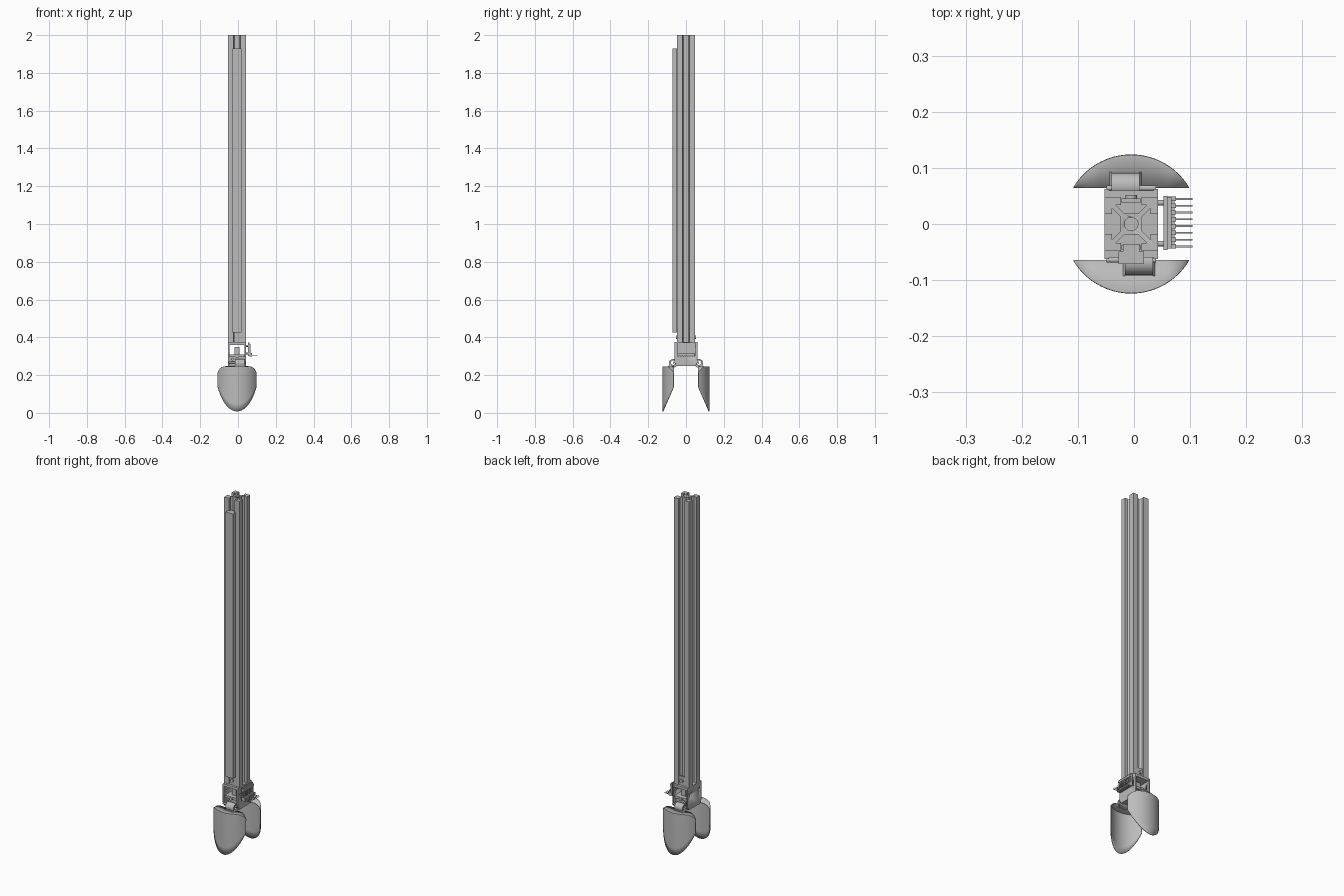
import bpy, bmesh, math
from mathutils import Matrix, Vector

cube = bpy.data.objects.get("Cube")
if cube:
    bpy.data.objects.remove(cube)

grey = bpy.data.materials.new("plain grey")
grey.use_nodes = True
grey.diffuse_color = (0.5, 0.5, 0.5, 1)
grey.node_tree.nodes["Principled BSDF"].inputs["Base Color"].default_value = (0.5, 0.5, 0.5, 1)
CX = -0.005


def finish(name, bm, smooth=False):
    bmesh.ops.recalc_face_normals(bm, faces=bm.faces)
    mesh = bpy.data.meshes.new(name)
    bm.to_mesh(mesh)
    bm.free()
    ob = bpy.data.objects.new(name, mesh)
    bpy.context.collection.objects.link(ob)
    mesh.materials.append(grey)
    bpy.ops.object.select_all(action='DESELECT')
    ob.select_set(True)
    bpy.context.view_layer.objects.active = ob
    if smooth:
        bpy.ops.object.shade_smooth_by_angle(angle=math.radians(35))
    return ob


def box(name, x, y, z):
    bm = bmesh.new()
    bmesh.ops.create_cube(bm, size=1)
    for v in bm.verts:
        v.co = Vector([(a + b) / 2 + c * (b - a) for (a, b), c in zip((x, y, z), v.co)])
    return finish(name, bm)


def rod(name, centre, radius, length, axis):
    bm = bmesh.new()
    bmesh.ops.create_cone(bm, cap_ends=True, segments=32, radius1=radius, radius2=radius, depth=length)
    turn = Vector((0, 0, 1)).rotation_difference(Vector(axis)).to_matrix().to_4x4()
    bm.transform(Matrix.Translation(centre) @ turn)
    return finish(name, bm, True)


def prism(name, points, place, depth):
    """Extrude a closed outline; place maps (a, b) to a 3D point."""
    bm = bmesh.new()
    face = bm.faces.new([bm.verts.new(place(a, b)) for a, b in points])
    new = bmesh.ops.extrude_face_region(bm, geom=[face])["geom"]
    bmesh.ops.translate(bm, vec=depth, verts=[g for g in new if isinstance(g, bmesh.types.BMVert)])
    return finish(name, bm, True)


def cut(ob, cutter):
    mod = ob.modifiers.new("hole", 'BOOLEAN')
    mod.operation, mod.object, mod.solver = 'DIFFERENCE', cutter, 'EXACT'
    bpy.context.view_layer.objects.active = ob
    bpy.ops.object.modifier_apply(modifier=mod.name)
    bpy.data.objects.remove(cutter)


# Slotted rail with a central bore
half = [(.019, .013), (.034, .028), (.034, .018), (.048, .018), (.048, .048)]
corner = half + [(b, a) for a, b in half[-2::-1]]
outline = []
for k in range(4):
    c, s = round(math.cos(k * math.pi / 2)), round(math.sin(k * math.pi / 2))
    outline += [(a * c - b * s, a * s + b * c) for a, b in corner]
rail = prism("slotted_rail", outline, lambda a, b: (CX + a, b, .373), (0, 0, 1.627))
cut(rail, rod("bore_cutter", (CX, 0, 1.2), .012, 1.7, (0, 0, 1)))

# Cover strip clipped into the front slot
strip = [(-.023, -.071), (.023, -.071), (.023, -.049), (.015, -.049), (.015, -.036), (-.015, -.036), (-.015, -.049),
         (-.023, -.049)]
prism("front_cover_strip", strip, lambda a, b: (CX + a, b, .425), (0, 0, 1.505))

# Mounting tabs with screws at the foot of the rail
for label, s in (("front", -1), ("back", 1)):
    box(label + "_mounting_tab", (CX - .017, CX + .017), sorted((s * .045, s * .037)), (.37, .425))
    rod(label + "_screw", (CX, s * .047, .4), .01, .01, (0, 1, 0))

# Gripper housing: top plate, two side walls with windows, cross bars
box("housing_top", (-.053, .043), (-.06, .06), (.36, .374))
wall_outline = [(-.062, .373), (.062, .373), (.062, .272), (.05, .247), (-.05, .247), (-.062, .272)]
for label, x in (("right", -.053), ("left", .035)):
    wall = prism("housing_wall_" + label, wall_outline, lambda a, b: (x, a, b), (.008, 0, 0))
    for y in (-.04, .04):
        cut(wall, rod("hole_cutter", (x, y, .33), .006, .05, (1, 0, 0)))
box("housing_floor", (-.045, .035), (-.045, .045), (.247, .262))

# Drive unit inside the housing
box("motor_body", (-.04, .03), (-.045, .045), (.262, .3))
box("motor_flange", (-.045, .035), (-.053, .053), (.295, .308))
box("motor_neck", (-.018, .008), (-.03, .03), (.308, .35))
rod("motor_shaft", (CX, 0, .3), .009, .12, (0, 1, 0))
for y in (-.04, .04):
    rod("motor_bolt", (-.03, y, .285), .007, .03, (0, 1, 0))
    rod("hinge_pin", (CX, y * 1.6, .266), .005, .088, (1, 0, 0))

# Connector board with a row of bent pins on the left side
box("connector_board", (.053, .06), (-.046, .05), (.3, .372))
for z in (.315, .355):
    for y in (-.035, .038):
        rod("board_spacer", (.048, y, z), .005, .014, (1, 0, 0))
box("connector_strip", (.06, .072), (-.044, .048), (.3, .314))
box("connector_upper_strip", (.06, .067), (-.044, .048), (.352, .364))
for i in range(8):
    y = -.04 + i * .0121
    box("connector_block", (.06, .075), (y - .004, y + .004), (.298, .318))
    box("connector_pin", (.07, .104), (y - .0015, y + .0015), (.302, .305))
    box("connector_riser", (.062, .066), (y - .0015, y + .0015), (.318, .352))


# Curved scoops: cylinder shells cut by a sloping plane, with a top lid
def scoop(name, s):
    bm = bmesh.new()
    n, w, radius = 40, .101, .118
    rows = 6
    grid = []
    for i in range(n + 1):
        x = -w * math.cos(math.pi * i / n)
        y = .004 + math.sqrt(radius ** 2 - x ** 2)
        low = .008 + (.122 - y) * 2.25
        over = max(0, abs(x) - .061) / .04
        top = .205 + .04 * math.sqrt(max(0, 1 - over ** 2))
        col = [bm.verts.new((CX + x, s * y, low + (top - low) * j / rows)) for j in range(rows + 1)]
        if 0 < i < n:
            col.append(bm.verts.new((CX + x, s * .0645, top)))
        grid.append(col)
    for a, b in zip(grid, grid[1:]):
        for j in range(rows):
            bm.faces.new((a[j], b[j], b[j + 1], a[j + 1]))
        lid = [a[rows], b[rows]] + b[rows + 1:] + a[rows + 1:]
        bm.faces.new(lid)
    ob = finish(name, bm, True)
    # recalculated open shell: thickness is centred to stay even on both sides
    mod = ob.modifiers.new("thickness", 'SOLIDIFY')
    mod.thickness, mod.offset = .004, 0


scoop("front_scoop", -1)
scoop("back_scoop", 1)

# Round hinge lugs that carry the scoops, with flared feet
for label, s, x in (("front", -1, -.016), ("back", 1, -.04)):
    lug = rod(label + "_hinge_lug", (x + .025, s * .068, .262), .023, .05, (1, 0, 0))
    cut(lug, rod("lug_cutter", (x + .025, s * .068, .266), .012, .1, (1, 0, 0)))
    foot = [(-.006, .243), (.056, .243), (.05, .252), (0, .252)]
    prism(label + "_lug_foot", foot, lambda a, b: (x + a, s * .065, b), (0, s * .028, 0))
